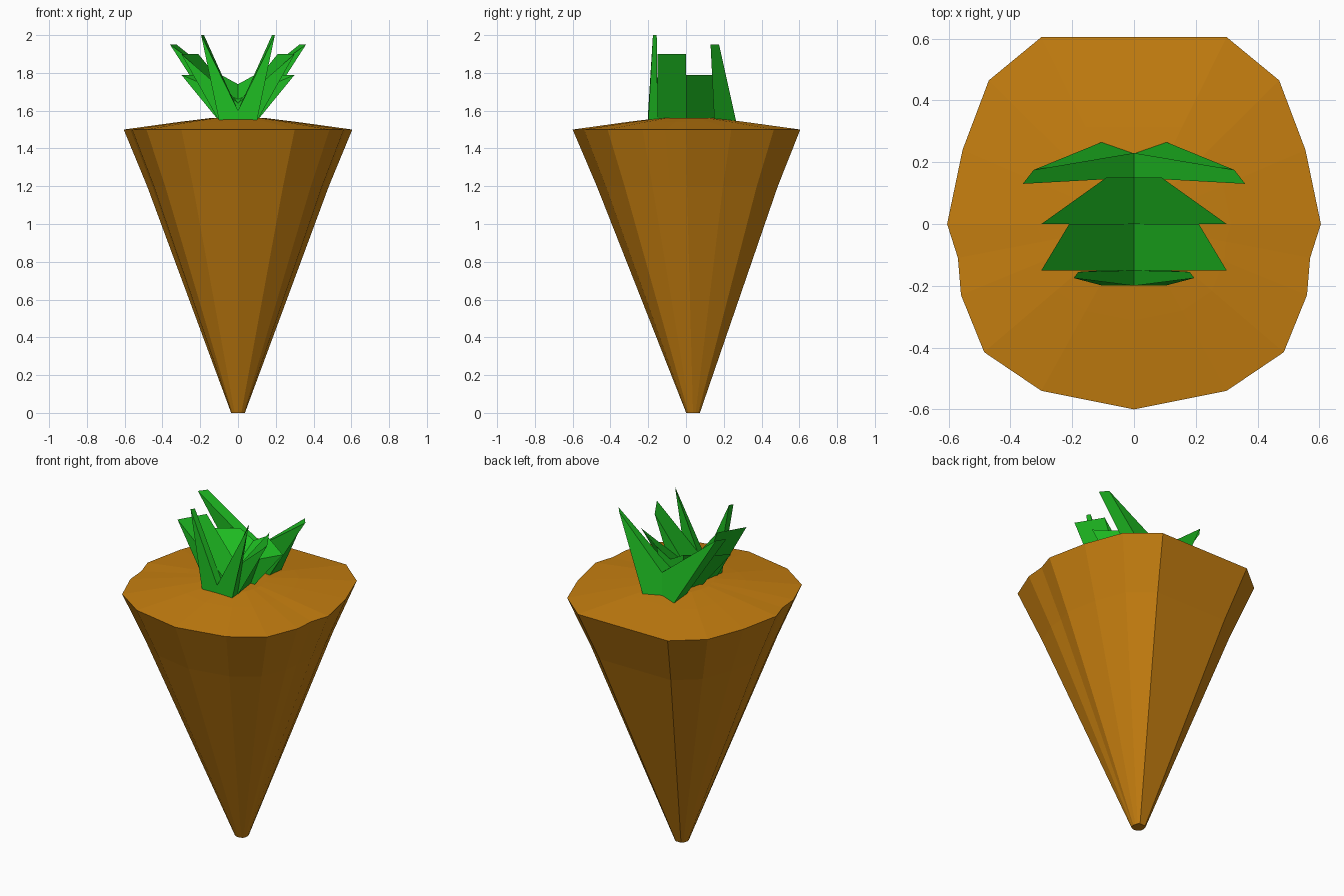
import bpy, bmesh

if "Cube" in bpy.data.objects:
    bpy.data.objects.remove(bpy.data.objects["Cube"])


def material(name, rgb):
    m = bpy.data.materials.new(name)
    m.diffuse_color = (*rgb, 1)
    m.use_nodes = True
    m.node_tree.nodes["Principled BSDF"].inputs["Base Color"].default_value = m.diffuse_color
    return m


def finish(name, bm, mat):
    bmesh.ops.recalc_face_normals(bm, faces=bm.faces)
    me = bpy.data.meshes.new(name)
    bm.to_mesh(me)
    bm.free()
    me.materials.append(mat)
    ob = bpy.data.objects.new(name, me)
    bpy.context.collection.objects.link(ob)
    return ob


orange = material("root_orange", (0.56, 0.21, 0.005))
green = material("leaf_green", (0.013, 0.50, 0.016))

# Root: one outline, repeated at several heights and shrunk towards the tip
half = [(0.3, -0.54), (0.485, -0.415), (0.56, -0.23), (0.57, -0.11),
        (0.605, 0), (0.555, 0.24), (0.47, 0.465), (0.3, 0.605)]
outline = [(0, -0.6)] + half + [(-x, y) for x, y in reversed(half)]
# z, scale, y offset
levels = [(0, 0.06, 0.037), (1.2, 0.795, 0.005), (1.5, 1, 0),
          (1.54, 0.52, 0), (1.56, 0.25, 0)]
bm = bmesh.new()
rings = [[bm.verts.new((x * s, y * s + dy, z)) for x, y in outline]
         for z, s, dy in levels]
n = len(outline)
for a, b in zip(rings, rings[1:]):
    for i in range(n):
        j = (i + 1) % n
        bm.faces.new((a[i], a[j], b[j], b[i]))
bm.faces.new(rings[0])
bm.faces.new(rings[-1])
finish("root", bm, orange)


# Leaves: each is a V-shaped blade pair, lofted from a front to a back section
def leaf(name, front, back):
    bm = bmesh.new()
    f = [bm.verts.new(p) for p in front]
    b = [bm.verts.new(p) for p in back]
    bm.faces.new(f)
    bm.faces.new(b)
    for i in range(3):
        bm.faces.new((f[i], f[i + 1], b[i + 1], b[i]))
    ob = finish(name, bm, green)
    ob.modifiers.new("mirror", "MIRROR").use_clip = True


Z = 1.545
# section order: base centre, base outer, tip, crotch
leaf("front_leaf",
     [(0, -0.2, Z), (0.1, -0.2, Z), (0.195, -0.175, 2.0), (0, -0.2, 1.6)],
     [(0, -0.15, Z), (0.1, -0.15, Z), (0.18, -0.155, 2.0), (0, -0.15, 1.6)])
leaf("middle_front_leaf",
     [(0, -0.15, Z), (0.1, -0.15, Z), (0.3, -0.15, 1.9), (0, -0.15, 1.64)],
     [(0, 0, Z), (0.08, 0, Z), (0.21, 0, 1.9), (0, 0, 1.64)])
leaf("middle_back_leaf",
     [(0, 0, Z), (0.1, 0, Z), (0.3, 0, 1.79), (0, 0, 1.66)],
     [(0, 0.15, Z), (0.06, 0.15, Z), (0.09, 0.15, 1.79), (0, 0.15, 1.74)])
leaf("back_leaf",
     [(0, 0.15, Z), (0.1, 0.15, Z), (0.36, 0.13, 1.95), (0, 0.15, 1.69)],
     [(0, 0.23, Z), (0.105, 0.265, Z), (0.325, 0.175, 1.95), (0, 0.23, 1.69)])
